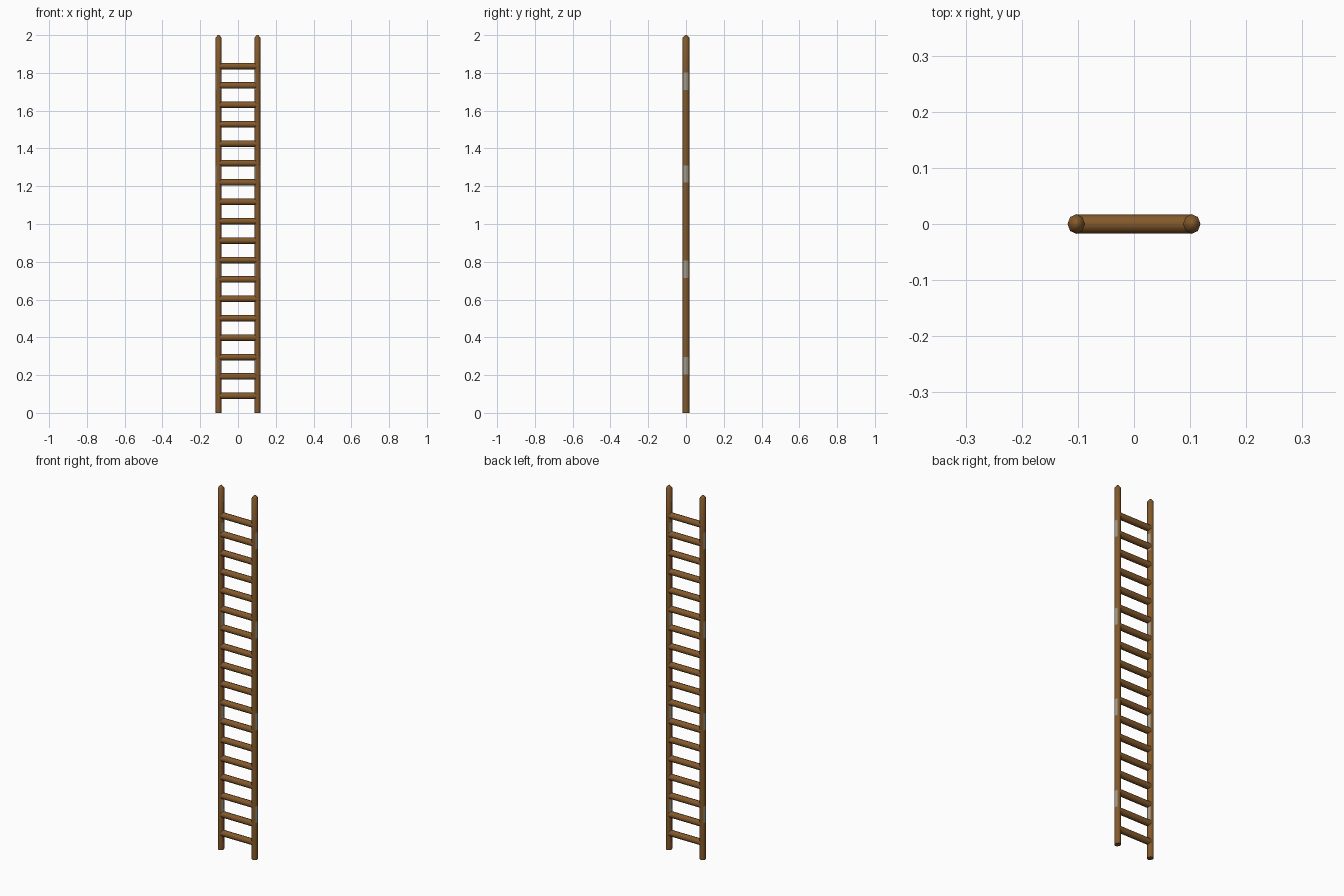
import bpy, bmesh, math
from mathutils import Matrix

cube = bpy.data.objects.get("Cube")
if cube:
    bpy.data.objects.remove(cube, do_unlink=True)


def make_material(name, colour):
    mat = bpy.data.materials.new(name)
    mat.use_nodes = True
    mat.diffuse_color = colour
    bsdf = mat.node_tree.nodes["Principled BSDF"]
    bsdf.inputs["Base Color"].default_value = colour
    bsdf.inputs["Roughness"].default_value = 0.8
    return mat


wood = make_material("brown wood", (0.23, 0.1, 0.024, 1))
worn = make_material("pale worn grey", (0.35, 0.32, 0.25, 1))

SIDES = 8
RAIL_X, RAIL_RX, RAIL_RY = 0.103, 0.0155, 0.0175
PATCHES = [0.25, 0.76, 1.265, 1.755]
PATCH_HALF = 0.046


def add_object(name, bm, materials):
    bmesh.ops.recalc_face_normals(bm, faces=bm.faces)
    mesh = bpy.data.meshes.new(name)
    bm.to_mesh(mesh)
    bm.free()
    for mat in materials:
        mesh.materials.append(mat)
    obj = bpy.data.objects.new(name, mesh)
    bpy.context.collection.objects.link(obj)
    bpy.ops.object.select_all(action="DESELECT")
    obj.select_set(True)
    bpy.context.view_layer.objects.active = obj
    bpy.ops.object.shade_smooth_by_angle(angle=math.radians(60))


# Upright pole: stacked rings with a tapered tip, worn on its inner and outer sides
def add_rail(name, side):
    bm = bmesh.new()
    levels = [(0, 1)]
    for z in PATCHES:
        levels += [(z - PATCH_HALF, 1), (z + PATCH_HALF, 1)]
    levels += [(1.986, 1), (2.0, 0.3)]
    rings = []
    for z, s in levels:
        ring = []
        for i in range(SIDES):
            a = math.tau * i / SIDES
            ring.append(bm.verts.new((side * RAIL_X + RAIL_RX * s * math.cos(a),
                                      RAIL_RY * s * math.sin(a), z)))
        rings.append(ring)
    for low, high in zip(rings, rings[1:]):
        for i in range(SIDES):
            j = (i + 1) % SIDES
            bm.faces.new((low[i], low[j], high[j], high[i]))
    bm.faces.new(rings[0])
    bm.faces.new(rings[-1])
    bm.normal_update()
    for face in bm.faces:
        height = face.calc_center_median().z
        sideways = abs(face.normal.x) > 0.7
        if sideways and any(abs(height - z) < 0.01 for z in PATCHES):
            face.material_index = 1
    add_object(name, bm, [wood, worn])


add_rail("left_rail", 1)
add_rail("right_rail", -1)

# Rungs: evenly spaced round bars running into the rails
RUNGS, FIRST, LAST = 18, 0.09, 1.836
for n in range(RUNGS):
    z = FIRST + (LAST - FIRST) * n / (RUNGS - 1)
    bm = bmesh.new()
    turn = Matrix.Translation((0, 0, z)) @ Matrix.Rotation(math.pi / 2, 4, "Y")
    bmesh.ops.create_cone(bm, cap_ends=True, segments=SIDES, radius1=0.0172,
                          radius2=0.0172, depth=2 * RAIL_X, matrix=turn)
    add_object(f"rung_{n + 1}", bm, [wood])
